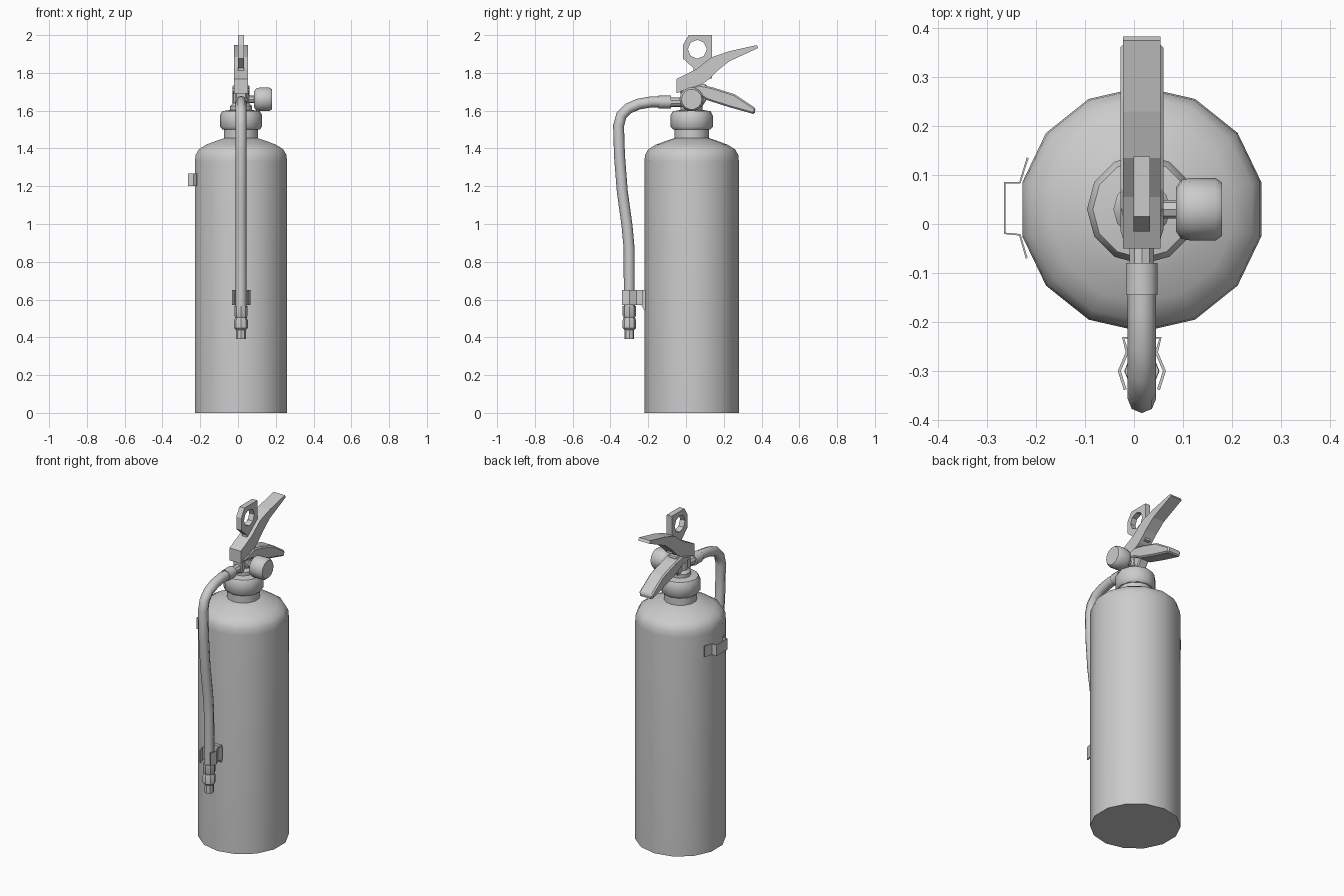
import bpy, bmesh, math
from mathutils import Matrix, Vector

cube = bpy.data.objects.get("Cube")
if cube:
    bpy.data.objects.remove(cube, do_unlink=True)

CX, CY = 0.016, 0.03

grey = bpy.data.materials.new("plain grey")
grey.use_nodes = True
COLOR = (0.6, 0.6, 0.6, 1)
grey.diffuse_color = COLOR
grey.node_tree.nodes["Principled BSDF"].inputs["Base Color"].default_value = COLOR


def finish(name, bm, angle=None):
    """Turn a bmesh into a named object, smooth below the given angle."""
    bmesh.ops.recalc_face_normals(bm, faces=bm.faces)
    mesh = bpy.data.meshes.new(name)
    bm.to_mesh(mesh)
    bm.free()
    ob = bpy.data.objects.new(name, mesh)
    bpy.context.collection.objects.link(ob)
    mesh.materials.append(grey)
    if angle:
        smooth(ob, angle)
    return ob


def smooth(ob, angle):
    bpy.ops.object.select_all(action='DESELECT')
    ob.select_set(True)
    bpy.context.view_layer.objects.active = ob
    bpy.ops.object.shade_smooth_by_angle(angle=math.radians(angle))


def lathe(name, profile, sides, base, axis=(0, 0, 1), angle=35):
    """Revolve (radius, height) pairs about an axis through base."""
    bm = bmesh.new()
    turn = Vector((0, 0, 1)).rotation_difference(Vector(axis)).to_matrix().to_4x4()
    place = Matrix.Translation(base) @ turn
    rings = []
    for r, h in profile:
        ring = []
        for i in range(sides):
            a = math.pi / 2 + math.tau * i / sides
            ring.append(bm.verts.new(place @ Vector((r * math.cos(a), r * math.sin(a), h))))
        rings.append(ring)
    for lo, hi in zip(rings, rings[1:]):
        for i in range(sides):
            j = (i + 1) % sides
            bm.faces.new((lo[i], lo[j], hi[j], hi[i]))
    bm.faces.new(rings[0][::-1])
    bm.faces.new(rings[-1])
    return finish(name, bm, angle)


def plate(name, outline, width, bevel=0.0):
    """Extrude a side outline of (y, z) points across the width."""
    bm = bmesh.new()
    face = bm.faces.new([bm.verts.new((CX - width / 2, y, z)) for y, z in outline])
    out = bmesh.ops.extrude_face_region(bm, geom=[face])
    bmesh.ops.translate(bm, vec=(width, 0, 0),
                        verts=[v for v in out["geom"] if isinstance(v, bmesh.types.BMVert)])
    ob = finish(name, bm)
    if bevel:
        mod = ob.modifiers.new("soft edges", 'BEVEL')
        mod.width, mod.segments = bevel, 1
        mod.limit_method, mod.angle_limit = 'ANGLE', math.radians(60)
    return ob


def strap(name, path, z0, z1, thick=0.006):
    """Bent sheet metal following a plan path of (x, y) points."""
    bm = bmesh.new()
    low = [bm.verts.new((x, y, z0)) for x, y in path]
    high = [bm.verts.new((x, y, z1)) for x, y in path]
    for i in range(len(path) - 1):
        bm.faces.new((low[i], low[i + 1], high[i + 1], high[i]))
    ob = finish(name, bm)
    mod = ob.modifiers.new("sheet", 'SOLIDIFY')
    mod.thickness, mod.offset = thick, 0
    return ob


# Cylinder and neck
lathe("cylinder", [(0.25, 0), (0.25, 1.33), (0.247, 1.365), (0.23, 1.395), (0.19, 1.42),
                   (0.13, 1.442), (0.09, 1.455)], 14, (CX, CY, 0), angle=40)
lathe("neck", [(0.092, 1.44), (0.092, 1.51)], 14, (CX, CY, 0))
lathe("collar", [(0.098, 1.5), (0.112, 1.515), (0.112, 1.575), (0.1, 1.597), (0.05, 1.605)],
      12, (CX, CY, 0), angle=45)

# Valve, outlet and gauge
lathe("valve_stem", [(0.058, 1.59), (0.058, 1.625), (0.042, 1.64), (0.042, 1.72)], 12, (CX, CY, 0))
plate("valve_block", [(-0.03, 1.62), (-0.03, 1.74), (0.11, 1.74), (0.11, 1.66), (0.085, 1.62)], 0.06, 0.006)
lathe("outlet", [(0.026, 0), (0.026, 0.06)], 10, (CX, -0.02, 1.645), (0, -1, 0))
lathe("gauge_stem", [(0.03, 0), (0.03, 0.035), (0.019, 0.042), (0.019, 0.075)], 8,
      (CX, 0.03, 1.66), (1, 0, 0))
lathe("gauge", [(0.045, 0), (0.06, 0.01), (0.064, 0.03), (0.064, 0.08), (0.054, 0.094)], 14,
      (0.086, 0.03, 1.66), (1, 0, 0), 45)

# Squeeze lever and carrying handle
plate("squeeze_lever", [(-0.05, 1.692), (-0.05, 1.768), (0.055, 1.82), (0.135, 1.883), (0.23, 1.915),
                        (0.374, 1.947), (0.383, 1.932), (0.23, 1.862), (0.165, 1.81),
                        (0.11, 1.756), (0.075, 1.735)], 0.076)
plate("carrying_handle", [(-0.045, 1.7), (0.07, 1.738), (0.14, 1.724), (0.257, 1.687), (0.369, 1.613),
                          (0.363, 1.581), (0.23, 1.618), (0.114, 1.655), (0.07, 1.68)], 0.088, 0.008)

# Safety pin tab with its finger hole
tab = plate("safety_tab", [(0.04, 1.76), (0.04, 1.825), (-0.015, 1.875), (-0.015, 1.95), (0.015, 2.0),
                           (0.138, 2.0), (0.138, 1.77)], 0.034)
cutter = lathe("hole_cutter", [(0.05, -0.1), (0.05, 0.1)], 8, (CX, 0.06, 1.925), (1, 0, 0))
cutter.hide_render = True
cutter.hide_viewport = True
hole = tab.modifiers.new("finger hole", 'BOOLEAN')
hole.operation, hole.object, hole.solver = 'DIFFERENCE', cutter, 'EXACT'

# Hose with ferrule and nozzle
path = [(-0.08, 1.645), (-0.18, 1.647), (-0.25, 1.635), (-0.305, 1.612), (-0.342, 1.575), (-0.357, 1.52),
        (-0.352, 1.36), (-0.337, 1.17), (-0.312, 0.99), (-0.301, 0.87), (-0.3, 0.5)]
curve = bpy.data.curves.new("hose", 'CURVE')
curve.dimensions = '3D'
curve.bevel_depth, curve.bevel_resolution = 0.029, 2
curve.use_fill_caps = True
spline = curve.splines.new('POLY')
spline.points.add(len(path) - 1)
for point, (y, z) in zip(spline.points, path):
    point.co = (CX, y, z, 1)
curve.materials.append(grey)
hose = bpy.data.objects.new("hose", curve)
bpy.context.collection.objects.link(hose)
bpy.ops.object.select_all(action='DESELECT')
hose.select_set(True)
bpy.context.view_layer.objects.active = hose
bpy.ops.object.convert(target='MESH')
smooth(bpy.context.view_layer.objects.active, 50)

lathe("ferrule", [(0.034, 0), (0.034, 0.065)], 10, (CX, -0.08, 1.645), (0, -1, 0), 40)
lathe("nozzle", [(0.026, 0.39), (0.026, 0.44), (0.036, 0.45), (0.036, 0.49), (0.03, 0.505),
                 (0.035, 0.515), (0.035, 0.565)], 8, (CX, -0.3, 0), angle=30)

# Hose clip, mirrored about the hose, and its foot
half = [(0.034, -0.338), (0.046, -0.3), (0.03, -0.262), (0.038, -0.232)]
clip = [(CX + x, y) for x, y in half] + [(CX - x, y) for x, y in reversed(half)]
strap("hose_clip", clip, 0.57, 0.65)
plate("clip_foot", [(-0.236, 0.57), (-0.236, 0.65), (-0.2, 0.65), (-0.2, 0.545), (-0.222, 0.545)], 0.05)

# Wall bracket on the right side
strap("wall_bracket", [(-0.217, 0.135), (-0.233, 0.084), (-0.264, 0.084), (-0.264, -0.019),
                       (-0.233, -0.022), (-0.219, -0.07)], 1.2, 1.267, 0.004)
